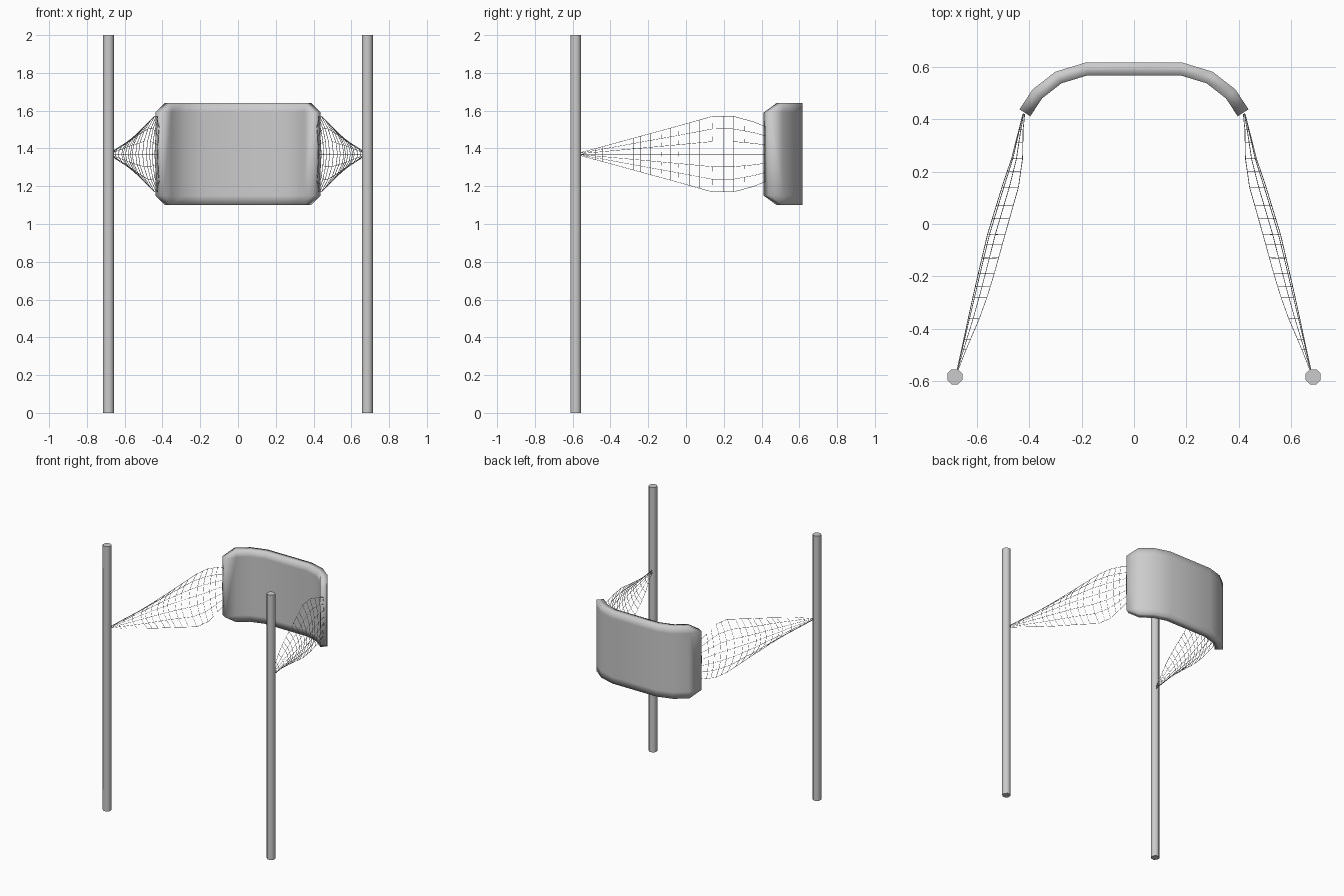
import bpy, math

if "Cube" in bpy.data.objects:
    bpy.data.objects.remove(bpy.data.objects["Cube"])

ZC = 1.37  # height of the panel and net centre line


def sheet(name, rings, skip=()):
    """Grid surface from equal-length rows of points; cells listed in skip are cut to triangles."""
    n = len(rings[0])
    verts = [p for r in rings for p in r]
    faces = []
    for i in range(len(rings) - 1):
        for j in range(n - 1):
            q = [i * n + j, (i + 1) * n + j, (i + 1) * n + j + 1, i * n + j + 1]
            faces.append([v for v in q if v not in skip])
    # drop the cut corners and renumber
    keep = [k for k in range(len(verts)) if k not in skip]
    new = {k: a for a, k in enumerate(keep)}
    me = bpy.data.meshes.new(name)
    me.from_pydata([verts[k] for k in keep], [], [[new[v] for v in f] for f in faces])
    ob = bpy.data.objects.new(name, me)
    bpy.context.collection.objects.link(ob)
    return ob


def lerp_at(table, y, k):
    """Value k of a table of rows sorted by falling y."""
    for a, b in zip(table, table[1:]):
        if y >= b[0]:
            t = (a[0] - y) / (a[0] - b[0])
            return a[k] + (b[k] - a[k]) * t
    return table[-1][k]


# Posts
for side, label in ((-1, "left"), (1, "right")):
    bpy.ops.mesh.primitive_cylinder_add(vertices=8, radius=0.031, depth=2,
                                        location=(side * 0.685, -0.584, 1),
                                        rotation=(0, 0, math.pi / 8))
    post = bpy.context.object
    post.name = label + "_post"
    bpy.ops.object.shade_smooth_by_angle(angle=math.radians(60))

# Curved panel with clipped corners
half = [(0.417, 0.425), (0.370, 0.497), (0.289, 0.560), (0.18, 0.593)]
path = [(-x, y) for x, y in half] + half[::-1]
heights = (1.10, 1.15, 1.59, 1.64)
rings = [[(x, y, z) for z in heights] for x, y in path]
last = (len(path) - 1) * 4
panel = sheet("curved_panel", rings, skip=(0, 3, last, last + 3))
panel.data.shade_smooth()
mod = panel.modifiers.new("thickness", "SOLIDIFY")
mod.thickness = 0.049
mod.offset = 0
mod.use_even_offset = True

# Nets: y, inner x (long edges), outer x (middle), half height
net = [(0.42, 0.418, 0.425, 0.145), (0.36, 0.424, 0.440, 0.17),
       (0.25, 0.426, 0.468, 0.20), (0.14, 0.442, 0.505, 0.20),
       (-0.04, 0.493, 0.560, 0.149), (-0.21, 0.540, 0.600, 0.103),
       (-0.33, 0.578, 0.627, 0.070), (-0.48, 0.642, 0.659, 0.029),
       (-0.56, 0.673, 0.677, 0.008)]
ys = [0.42, 0.36, 0.31, 0.25, 0.20, 0.14, 0.07, 0.02, -0.04, -0.08, -0.13,
      -0.19, -0.24, -0.28, -0.36, -0.44, -0.48, -0.56]
for side, label in ((-1, "left"), (1, "right")):
    rings = []
    for y in ys:
        xi, xo, h = (lerp_at(net, y, k) for k in (1, 2, 3))
        rings.append([(side * (xo - (xo - xi) * t * t), y, ZC + h * t)
                      for t in (j / 3 for j in range(-3, 4))])
    ob = sheet(label + "_net", rings)
    wire = ob.modifiers.new("strings", "WIREFRAME")
    wire.thickness = 0.003
    wire.use_even_offset = False
    wire.use_boundary = True
